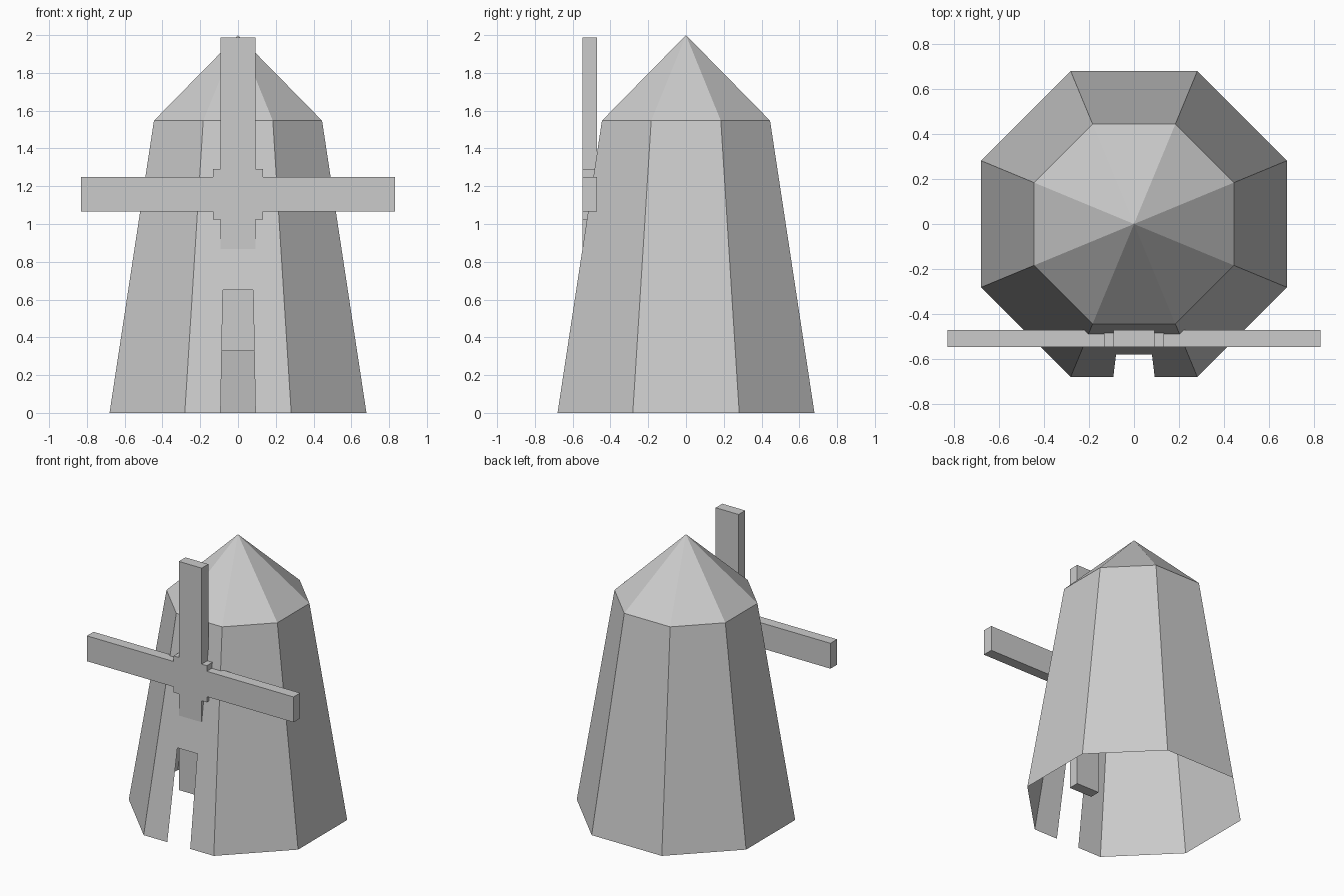
import bpy
import bmesh
from math import cos, sin, pi

if "Cube" in bpy.data.objects:
    bpy.data.objects.remove(bpy.data.objects["Cube"], do_unlink=True)

WALL_TOP, BASE_APOTHEM, TOP_APOTHEM = 1.547, 0.68, 0.445
SIDES = 8

stone = bpy.data.materials.new("plain_grey")
stone.use_nodes = True
grey = (0.6, 0.6, 0.6, 1)
stone.diffuse_color = grey
stone.node_tree.nodes["Principled BSDF"].inputs["Base Color"].default_value = grey


def finish(name, bm):
    mesh = bpy.data.meshes.new(name)
    bm.to_mesh(mesh)
    bm.free()
    mesh.materials.append(stone)
    obj = bpy.data.objects.new(name, mesh)
    bpy.context.collection.objects.link(obj)
    return obj


def ring(bm, apothem, z):
    # Corners start at the front left so that side 0 is the front
    radius = apothem / cos(pi / SIDES)
    angles = [-pi / 2 - pi / SIDES + 2 * pi * i / SIDES for i in range(SIDES)]
    return [bm.verts.new((radius * cos(a), radius * sin(a), z)) for a in angles]


def front_point(bm, x, z):
    # A point lying on the sloping front wall
    y = -BASE_APOTHEM + (BASE_APOTHEM - TOP_APOTHEM) * z / WALL_TOP
    return bm.verts.new((x, y, z))


# Tapered tower shell, open below, with a doorway in the front
bm = bmesh.new()
low, high = ring(bm, BASE_APOTHEM, 0), ring(bm, TOP_APOTHEM, WALL_TOP)
doorway = [front_point(bm, x, z) for x, z in
           ((-0.092, 0), (-0.08, 0.65), (0.08, 0.65), (0.092, 0))]
bm.faces.new([low[0], *doorway, low[1], high[1], high[0]])
for i in range(1, SIDES):
    j = (i + 1) % SIDES
    bm.faces.new((low[i], low[j], high[j], high[i]))
finish("tower_wall", bm)

# Pointed roof
bm = bmesh.new()
eaves = ring(bm, TOP_APOTHEM, WALL_TOP)
tip = bm.verts.new((0, 0, 2))
for i in range(SIDES):
    bm.faces.new((eaves[i], eaves[(i + 1) % SIDES], tip))
finish("roof", bm)

# Four sails and square hub, one quarter outline turned four times
bm = bmesh.new()
quarter = [(0.092, 0.83), (0.092, 0.133), (0.133, 0.133), (0.133, 0.092), (0.83, 0.092)]
outline = []
for turn in range(4):
    outline += quarter
    quarter = [(z, -x) for x, z in quarter]
front = bm.faces.new([bm.verts.new((x, -0.548, 1.158 + z)) for x, z in outline])
extruded = bmesh.ops.extrude_face_region(bm, geom=[front], use_keep_orig=True)
moved = [v for v in extruded["geom"] if isinstance(v, bmesh.types.BMVert)]
bmesh.ops.translate(bm, verts=moved, vec=(0, 0.076, 0))
bmesh.ops.recalc_face_normals(bm, faces=bm.faces)
finish("sails", bm)
